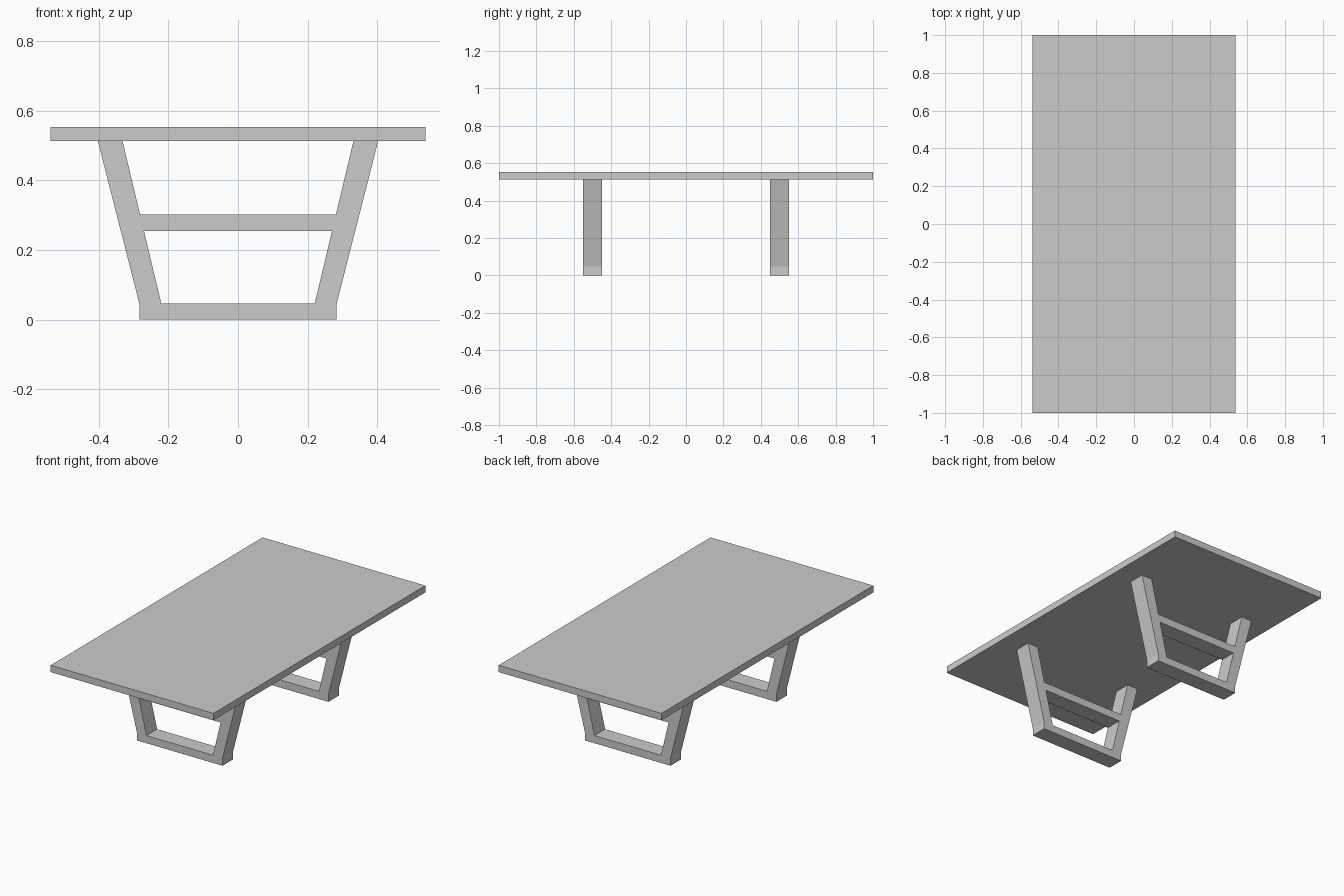
import bpy, bmesh

if "Cube" in bpy.data.objects:
    bpy.data.objects.remove(bpy.data.objects["Cube"])

TOP_Z, UNDER_Z, BAR_Z = 0.553, 0.512, 0.046
LEG_DEPTH = 0.1


def prism(name, profile, y, depth):
    """Extrude an x-z outline along y, centred on y."""
    bm = bmesh.new()
    face = bm.faces.new([bm.verts.new((x, y - depth / 2, z)) for x, z in profile])
    ext = bmesh.ops.extrude_face_region(bm, geom=[face])
    verts = [v for v in ext["geom"] if isinstance(v, bmesh.types.BMVert)]
    bmesh.ops.translate(bm, verts=verts, vec=(0, depth, 0))
    bmesh.ops.recalc_face_normals(bm, faces=bm.faces)
    mesh = bpy.data.meshes.new(name)
    bm.to_mesh(mesh)
    bm.free()
    obj = bpy.data.objects.new(name, mesh)
    bpy.context.collection.objects.link(obj)
    return obj


def bar(name, half_low, half_high, z0, z1, y, depth):
    """Symmetric bar whose ends may slope."""
    return prism(name, [(-half_low, z0), (half_low, z0),
                        (half_high, z1), (-half_high, z1)], y, depth)


def inner_x(z):
    """Half width between the leaning legs at height z."""
    return 0.22 + (z - BAR_Z) * (0.331 - 0.22) / (UNDER_Z - BAR_Z)


# Table top
bar("table_top", 0.538, 0.538, UNDER_Z, TOP_Z, 0, 2.0)

# Two trestle frames
for end, y in (("front", -0.5), ("back", 0.5)):
    bar(f"{end}_foot_bar", 0.283, 0.283, 0, BAR_Z, y, LEG_DEPTH)
    bar(f"{end}_cross_bar", inner_x(0.255), inner_x(0.302), 0.255, 0.302, y, LEG_DEPTH)
    for side, s in (("left", -1), ("right", 1)):
        prism(f"{end}_{side}_leg",
              [(s * 0.22, BAR_Z), (s * 0.283, BAR_Z),
               (s * 0.402, UNDER_Z), (s * 0.331, UNDER_Z)], y, LEG_DEPTH)
